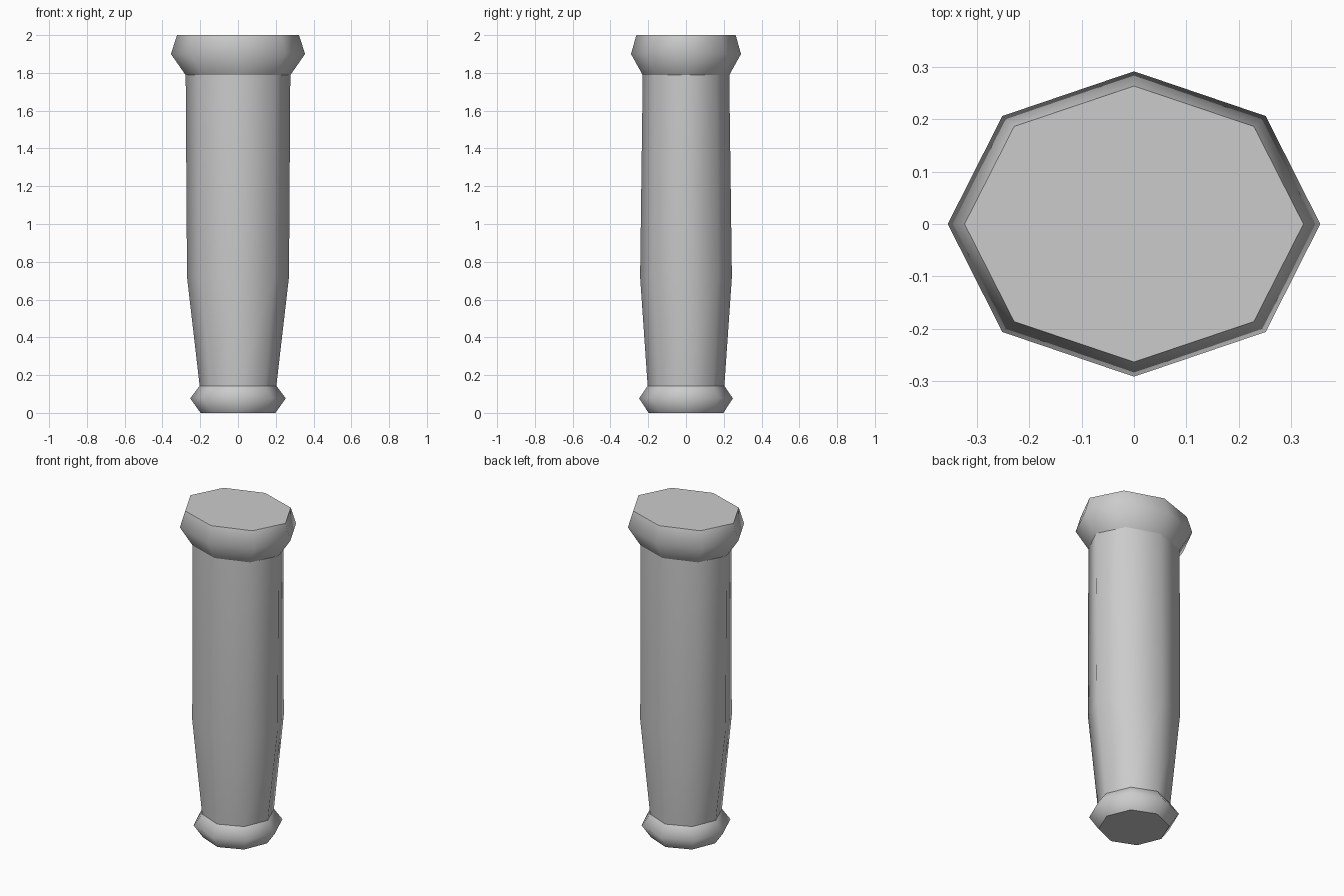
import bpy, bmesh
from math import cos, sin, pi

if "Cube" in bpy.data.objects:
    bpy.data.objects.remove(bpy.data.objects["Cube"])

SIDES = 8


def loft(name, rings, cap_bottom=False, cap_top=False):
    """Skin stacked elliptical octagons given as (z, x radius, y radius)."""
    bm = bmesh.new()
    loops = [[bm.verts.new((rx * cos(2 * pi * i / SIDES), ry * sin(2 * pi * i / SIDES), z))
              for i in range(SIDES)] for z, rx, ry in rings]
    for low, high in zip(loops, loops[1:]):
        for i in range(SIDES):
            j = (i + 1) % SIDES
            bm.faces.new((low[i], low[j], high[j], high[i])).smooth = True
    caps = []
    if cap_bottom:
        caps.append(bm.faces.new(loops[0][::-1]))
    if cap_top:
        caps.append(bm.faces.new(loops[-1]))
    # Crisp edges around the flat ends
    for cap in caps:
        for edge in cap.edges:
            edge.smooth = False
    mesh = bpy.data.meshes.new(name)
    bm.to_mesh(mesh)
    bm.free()
    obj = bpy.data.objects.new(name, mesh)
    bpy.context.collection.objects.link(obj)
    return obj


# Rings shared by neighbouring parts
lower_joint = (0.143, 0.203, 0.203)
upper_joint = (1.788, 0.277, 0.229)

# Small bulged foot
loft("bottom_collar", [(0, 0.198, 0.198), (0.077, 0.253, 0.248), lower_joint], cap_bottom=True)

# Tapered grip
loft("grip_shaft", [lower_joint, (0.72, 0.27, 0.243), upper_joint])

# Wider bulged head
loft("top_collar", [upper_joint, (1.9, 0.355, 0.291), (2.0, 0.323, 0.263)], cap_top=True)
